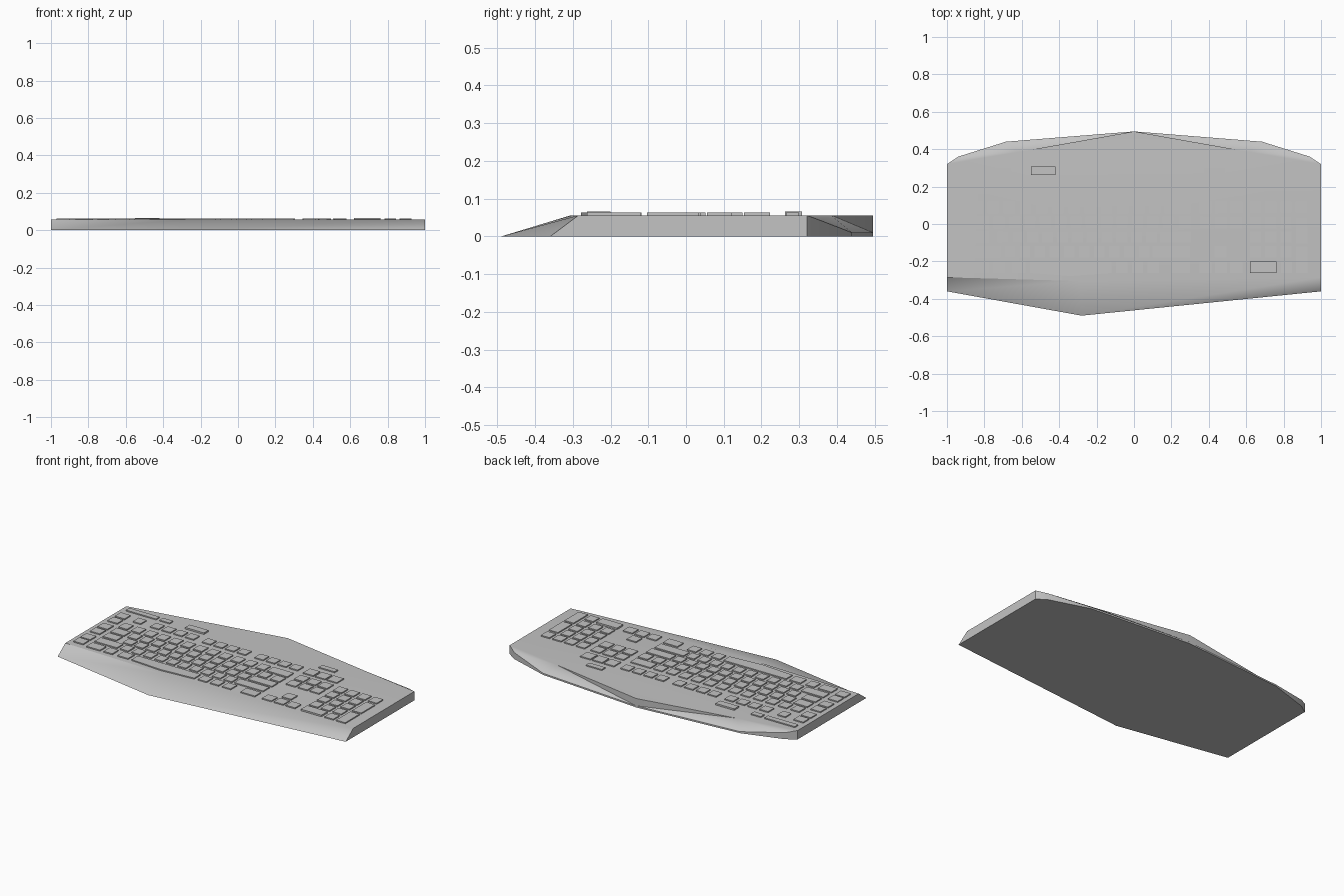
import bpy
import bmesh
import math

cube = bpy.data.objects.get("Cube")
if cube:
    bpy.data.objects.remove(cube, do_unlink=True)

grey = bpy.data.materials.new("plain_grey")
grey.use_nodes = True
colour = (0.55, 0.55, 0.55, 1)
grey.diffuse_color = colour
grey.node_tree.nodes["Principled BSDF"].inputs["Base Color"].default_value = colour


def make_object(name, bm):
    """Turn a bmesh into a grey object with outward normals."""
    bmesh.ops.recalc_face_normals(bm, faces=bm.faces[:])
    mesh = bpy.data.meshes.new(name)
    bm.to_mesh(mesh)
    bm.free()
    mesh.materials.append(grey)
    obj = bpy.data.objects.new(name, mesh)
    bpy.context.collection.objects.link(obj)
    return obj


def add_prism(bm, outline, bottom, top):
    """Extrude an outline of (x, y) points between two heights."""
    low = [bm.verts.new((x, y, bottom)) for x, y in outline]
    high = [bm.verts.new((x, y, top)) for x, y in outline]
    bm.faces.new(low[::-1])
    bm.faces.new(high)
    for i in range(len(outline)):
        j = (i + 1) % len(outline)
        bm.faces.new((low[i], low[j], high[j], high[i]))


# Body: flat deck, pointed sloping palm rest, faceted back edge
DECK = 0.056
bm = bmesh.new()


def vert(x, y, z):
    return bm.verts.new((x, y, z))


deck_front = vert(-0.29, -0.305, DECK)
base_front = vert(-0.28, -0.49, 0)
deck_back = vert(0, 0.495, DECK)
ledge_back = vert(0, 0.495, 0.01)
base_back = vert(0, 0.495, 0)

sides = {}
for s in (1, -1):
    deck_corner = vert(s, -0.285, DECK)
    base_corner = vert(s, -0.36, 0)
    shoulder = vert(s * 0.62, 0.385, DECK)
    rim = [vert(s, 0.32, DECK), vert(s * 0.94, 0.36, 0.041),
           vert(s * 0.685, 0.44, 0.01), ledge_back]
    foot = [vert(v.co.x, v.co.y, 0) for v in rim[:-1]] + [base_back]
    sides[s] = (deck_corner, base_corner, shoulder, rim, foot)

    bm.faces.new((deck_corner, base_corner, foot[0], rim[0]))
    bm.faces.new((shoulder, deck_back, ledge_back))
    for i in range(len(rim) - 1):
        bm.faces.new((foot[i], foot[i + 1], rim[i + 1], rim[i]))
        bm.faces.new((rim[i], rim[i + 1], shoulder))

deck_r, base_r, shoulder_r, rim_r, foot_r = sides[1]
deck_l, base_l, shoulder_l, rim_l, foot_l = sides[-1]
bm.faces.new((deck_l, deck_front, deck_r, rim_r[0], shoulder_r,
              deck_back, shoulder_l, rim_l[0]))
bm.faces.new([base_l, base_front, base_r] + foot_r + foot_l[-2::-1])
for tri in ((deck_l, base_l, deck_front), (deck_front, base_l, base_front),
            (deck_front, base_front, deck_r), (deck_r, base_front, base_r)):
    bm.faces.new(tri)

body = make_object("body", bm)
bpy.context.view_layer.objects.active = body
body.select_set(True)
bpy.ops.object.shade_smooth_by_angle(angle=math.radians(30))
weighted = body.modifiers.new("weighted_normals", "WEIGHTED_NORMAL")
weighted.keep_sharp = True

# Keys: each row has a front and back y, then runs of
# (first x, key count, spacing, key width)
KEY_TOP = 0.063
HIGH_TOP = 0.066
rows = {
    "media": (0.265, 0.3, [(-0.965, 1, 0, 0.21), (-0.73, 1, 0, 0.07),
                           (0.375, 1, 0, 0.11)]),
    "function": (0.163, 0.222, [(-0.845, 1, 0, 0.055), (-0.725, 4, 0.081, 0.06),
                                (-0.365, 4, 0.081, 0.06), (0, 4, 0.08, 0.06)]),
    "print": (0.153, 0.222, [(0.345, 3, 0.082, 0.07)]),
    "number": (0.056, 0.12, [(-0.87, 12, 0.0866, 0.06), (0.163, 1, 0, 0.14),
                             (0.35, 3, 0.082, 0.065), (0.62, 4, 0.0815, 0.06)]),
    "upper": (-0.024, 0.04, [(-0.87, 1, 0, 0.095), (-0.75, 12, 0.082, 0.06),
                             (0.24, 1, 0, 0.065), (0.35, 3, 0.082, 0.065),
                             (0.62, 3, 0.0815, 0.06)]),
    "home": (-0.1, -0.04, [(-0.87, 1, 0, 0.095), (-0.73, 11, 0.0793, 0.06),
                           (0.14, 1, 0, 0.165), (0.62, 3, 0.0815, 0.06)]),
    "lower": (-0.18, -0.118, [(-0.87, 1, 0, 0.155), (-0.693, 10, 0.08, 0.056),
                              (0.1, 1, 0, 0.2), (0.43, 1, 0, 0.065),
                              (0.62, 3, 0.0815, 0.06)]),
    "bottom": (-0.262, -0.2, [(-0.87, 1, 0, 0.095), (-0.75, 1, 0, 0.06),
                              (-0.655, 1, 0, 0.075), (-0.095, 3, 0.084, 0.06),
                              (0.2, 1, 0, 0.1), (0.35, 3, 0.082, 0.065),
                              (0.785, 1, 0, 0.06)]),
}


def box(x, front, width, back):
    return [(x, front), (x + width, front), (x + width, back), (x, back)]


for name, (front, back, runs) in rows.items():
    bm = bmesh.new()
    for first, count, spacing, width in runs:
        for i in range(count):
            add_prism(bm, box(first + i * spacing, front, width, back), 0.05, KEY_TOP)
    make_object(name + "_key_row", bm)

# Shortcut column on the far side
bm = bmesh.new()
for front in (0.163, 0.09, -0.008, -0.083, -0.178, -0.248):
    add_prism(bm, box(-0.97, front, 0.068, front + 0.06), 0.05, KEY_TOP)
make_object("shortcut_key_column", bm)

# Single special keys
specials = {
    "large_media_key": (box(-0.55, 0.262, 0.13, 0.307), HIGH_TOP),
    "number_pad_zero_key": (box(0.62, -0.262, 0.143, -0.2), HIGH_TOP),
    "number_pad_plus_key": (box(0.865, -0.103, 0.063, 0.035), KEY_TOP),
    "number_pad_enter_key": (box(0.865, -0.262, 0.063, -0.12), KEY_TOP),
    "space_bar": ([(-0.555, -0.262), (-0.34, -0.278), (-0.12, -0.262),
                   (-0.12, -0.2), (-0.555, -0.2)], KEY_TOP),
}
for name, (outline, top) in specials.items():
    bm = bmesh.new()
    add_prism(bm, outline, 0.05, top)
    make_object(name, bm)
